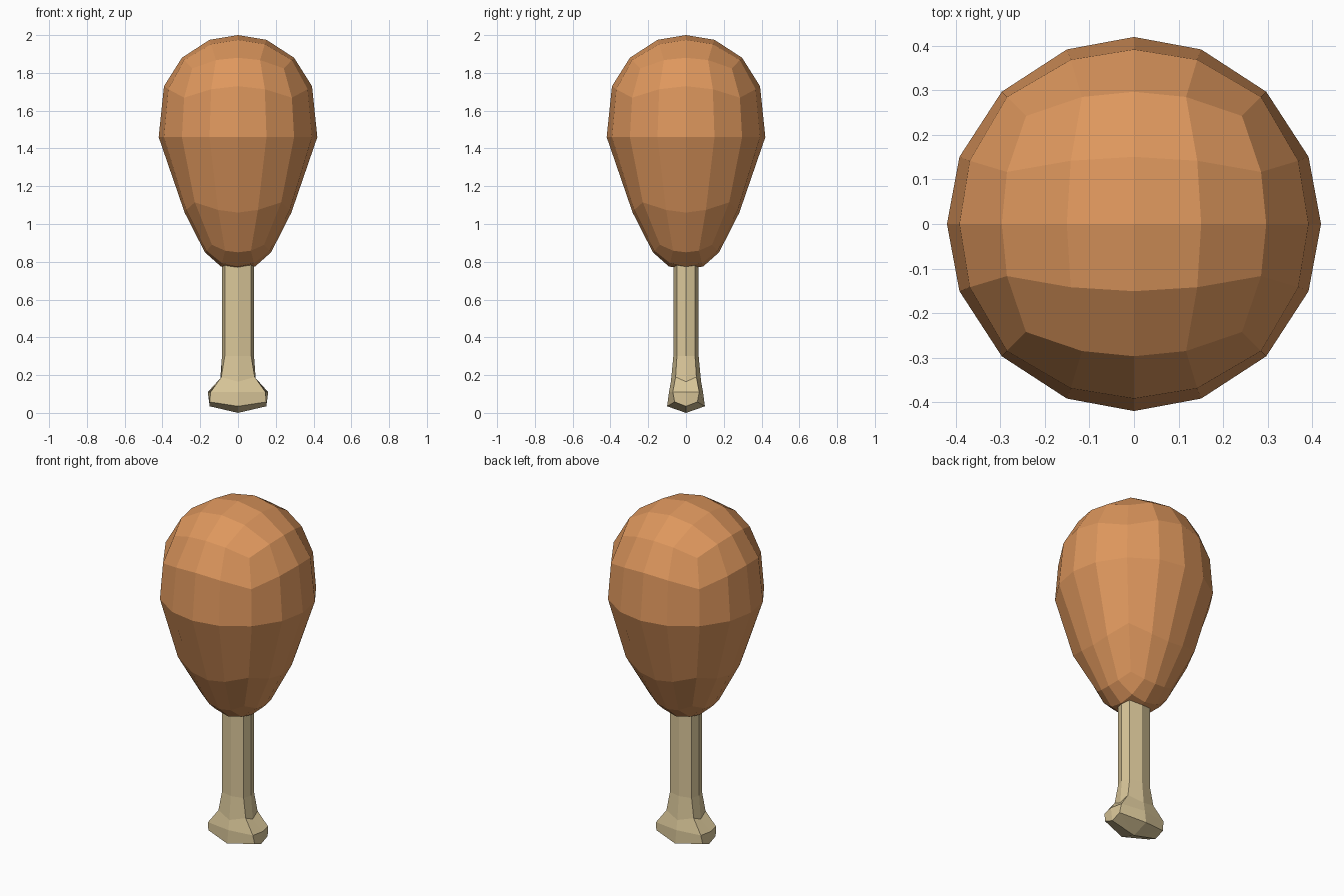
import bpy, bmesh
from mathutils import Vector

if "Cube" in bpy.data.objects:
    bpy.data.objects.remove(bpy.data.objects["Cube"])


def finish(bm, name, color):
    bmesh.ops.recalc_face_normals(bm, faces=bm.faces)
    mesh = bpy.data.meshes.new(name)
    bm.to_mesh(mesh)
    bm.free()
    obj = bpy.data.objects.new(name, mesh)
    bpy.context.collection.objects.link(obj)
    mat = bpy.data.materials.new(name + "_color")
    mat.diffuse_color = (*color, 1)
    mat.use_nodes = True
    mat.node_tree.nodes["Principled BSDF"].inputs["Base Color"].default_value = mat.diffuse_color
    mesh.materials.append(mat)
    return obj


# Meat: cube sphere (4 x 4 faces per side) stretched into a pear
# profile rows: height on unit sphere, real height, width factor
PROFILE = [(-1, 0.76, 0.6), (-0.933, 0.775, 0.6), (-0.707, 0.85, 0.59),
           (-0.577, 0.89, 0.57), (-0.36, 1.06, 0.72), (-0.27, 1.12, 0.81),
           (0, 1.46, 1), (0.36, 1.73, 1), (0.707, 1.88, 1),
           (0.933, 1.975, 1), (1, 2.0, 1)]


def shape(z):
    for (a, za, sa), (b, zb, sb) in zip(PROFILE, PROFILE[1:]):
        if z <= b:
            t = max(0, (z - a) / (b - a))
            return za + t * (zb - za), sa + t * (sb - sa)
    return PROFILE[-1][1:]


bm = bmesh.new()
bmesh.ops.create_cube(bm, size=2)
bmesh.ops.subdivide_edges(bm, edges=bm.edges[:], cuts=3, use_grid_fill=True)
for v in bm.verts:
    on_edge = sum(abs(c) > 0.9 for c in v.co) > 1
    q = 0.41 if on_edge else 0.385
    p = Vector([c if abs(c) > 0.9 else c * 2 * q for c in v.co]).normalized()
    z, s = shape(p.z)
    v.co = (p.x * 0.42 * s, p.y * 0.42 * s, z)
finish(bm, "meat", (0.73, 0.31, 0.11))

# Bone: eight-sided rings
# mid z, corner z, side x, corner x, corner y, front y
RINGS = [(0.95, 0.95, 0.085, 0.07, 0.047, 0.065),
         (0.30, 0.30, 0.085, 0.07, 0.048, 0.067),
         (0.165, 0.19, 0.095, 0.088, 0.055, 0.08),
         (0.11, 0.11, 0.16, 0.145, 0.07, 0.09),
         (0.035, 0.058, 0.15, 0.15, 0.06, 0.10)]
bm = bmesh.new()
loops = []
for zm, zc, ax, cx, cy, ay in RINGS:
    pts = [(ax, 0, zm), (cx, cy, zc), (0, ay, zm), (-cx, cy, zc),
           (-ax, 0, zm), (-cx, -cy, zc), (0, -ay, zm), (cx, -cy, zc)]
    loops.append([bm.verts.new(p) for p in pts])
for a, b in zip(loops, loops[1:]):
    for i in range(8):
        j = (i + 1) % 8
        bm.faces.new((a[i], a[j], b[j], b[i]))
bm.faces.new(loops[0])
tip = bm.verts.new((0, 0, 0))
for i in range(8):
    bm.faces.new((loops[-1][i], loops[-1][(i + 1) % 8], tip))
finish(bm, "bone", (0.70, 0.57, 0.32))
